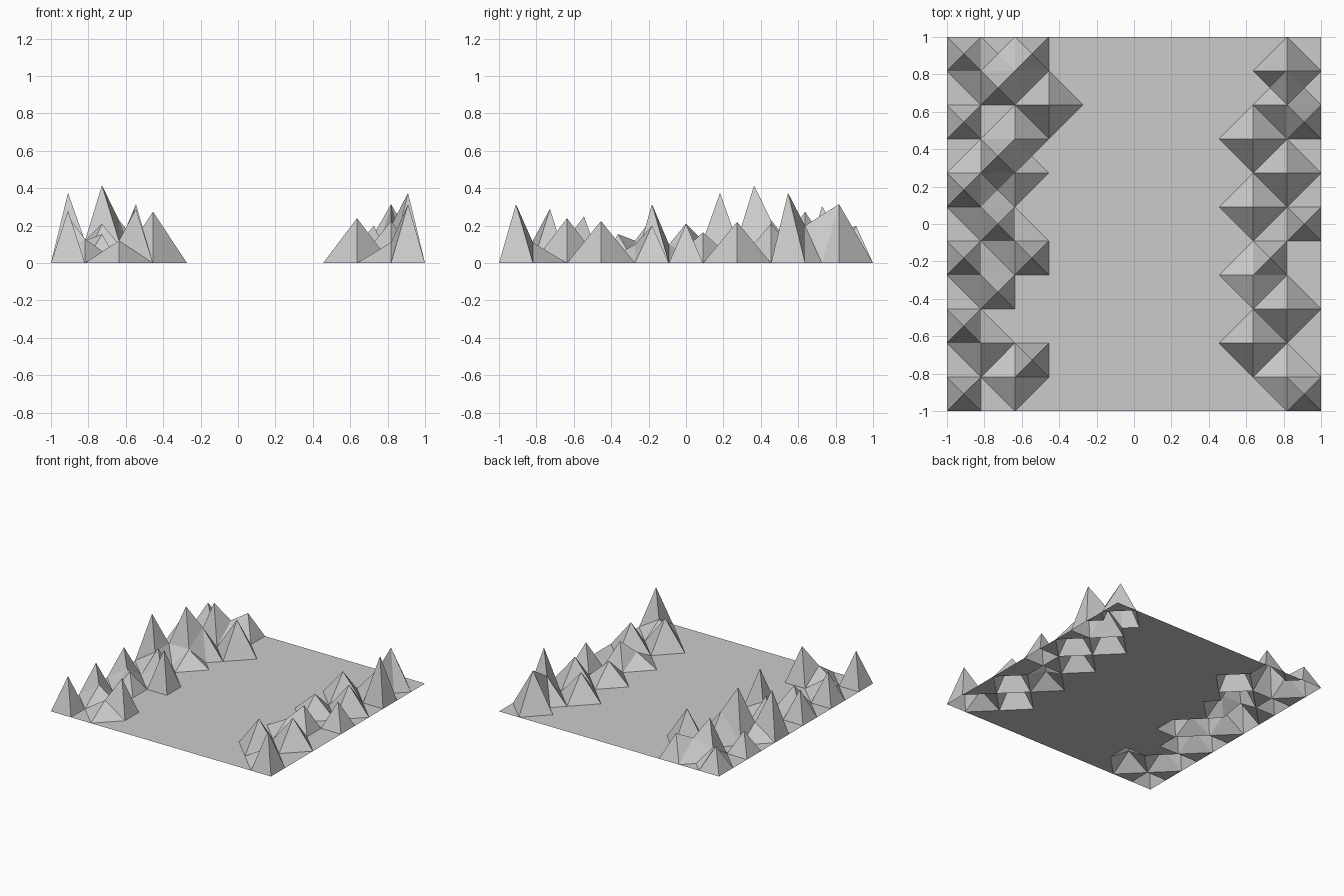
import bpy, bmesh

if "Cube" in bpy.data.objects:
    bpy.data.objects.remove(bpy.data.objects["Cube"])

N = 11  # cells per side

# Peaks as (x cell, y cell): height; whole numbers are cell corners
corner_peaks = {
    # left range
    (1, 10): .12, (2, 10): .15, (3, 9): .275, (2, 8): .23, (2, 7): .12,
    (1, 7): .12, (1, 6): .12, (2, 5): .10, (1, 4): .12, (1, 2): .13, (2, 1): .12,
    # right range
    (10, 10): .315, (10, 9): .20, (9, 8): .21, (10, 7): .22, (9, 6): .165,
    (9, 4): .10, (10, 3): .225, (9, 2): .24, (10, 1): .11,
}
# Peaks in the middle of a cell
centre_peaks = {
    # left range
    (0, 10): .19, (2, 10): .20, (1, 9): .305, (0, 8): .18, (1, 7): .415,
    (0, 6): .375, (1, 5): .21, (0, 4): .24, (2, 4): .315, (1, 3): .155,
    (0, 2): .25, (2, 1): .29, (0, 0): .28,
    # right range
    (10, 8): .375, (10, 5): .21, (9, 4): .20, (10, 0): .315,
}
heights = {(2 * i, 2 * j): h for (i, j), h in corner_peaks.items()}
heights.update({(2 * i + 1, 2 * j + 1): h for (i, j), h in centre_peaks.items()})

# Valley sheet: square grid with each cell split into four triangles
bm = bmesh.new()
bmesh.ops.create_grid(bm, x_segments=N, y_segments=N, size=1)
bmesh.ops.poke(bm, faces=bm.faces[:])
for v in bm.verts:
    key = (round((v.co.x + 1) * N), round((v.co.y + 1) * N))
    v.co.z = heights.get(key, 0)

mesh = bpy.data.meshes.new("mountain_valley")
bm.to_mesh(mesh)
bm.free()
bpy.context.collection.objects.link(bpy.data.objects.new("mountain_valley", mesh))
